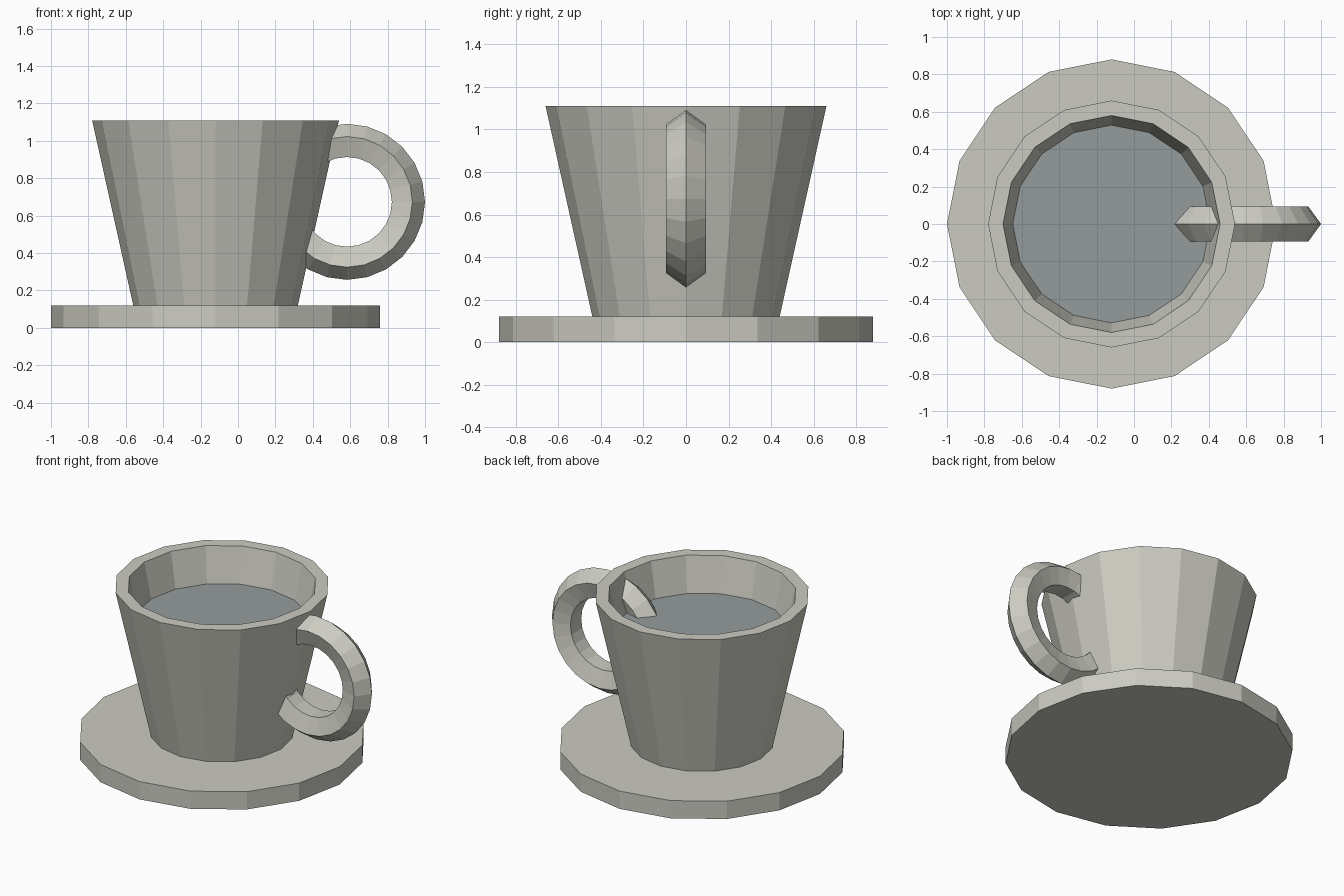
import bpy
import math
from mathutils import Matrix

if "Cube" in bpy.data.objects:
    bpy.data.objects.remove(bpy.data.objects["Cube"], do_unlink=True)

SIDES = 16
CUP_X = -0.12


def material(name, rgb):
    mat = bpy.data.materials.new(name)
    mat.use_nodes = True
    colour = (*rgb, 1.0)
    mat.diffuse_color = colour
    mat.node_tree.nodes["Principled BSDF"].inputs["Base Color"].default_value = colour
    return mat


def add_object(name, verts, faces, mat):
    mesh = bpy.data.meshes.new(name)
    mesh.from_pydata(verts, [], faces)
    mesh.materials.append(mat)
    obj = bpy.data.objects.new(name, mesh)
    bpy.context.collection.objects.link(obj)
    return obj


def lathe(name, profile, mat):
    """Spin (radius, height) points about the cup axis and cap both ends."""
    verts = []
    for radius, z in profile:
        for i in range(SIDES):
            a = math.tau * i / SIDES
            verts.append((CUP_X + radius * math.cos(a), radius * math.sin(a), z))
    faces = [tuple(reversed(range(SIDES)))]
    for ring in range(len(profile) - 1):
        low, high = ring * SIDES, (ring + 1) * SIDES
        for i in range(SIDES):
            j = (i + 1) % SIDES
            faces.append((low + i, low + j, high + j, high + i))
    top = (len(profile) - 1) * SIDES
    faces.append(tuple(range(top, top + SIDES)))
    return add_object(name, verts, faces, mat)


def ring_handle(name, centre, major, minor, segments, sides, mat):
    """Upright ring with a polygonal section pointing outwards."""
    verts, faces = [], []
    for s in range(segments):
        turn = Matrix.Rotation(-math.tau * s / segments, 3, 'Y')
        for k in range(sides):
            a = math.tau * k / sides
            p = turn @ Matrix.Identity(3).col[0] * (major + minor * math.cos(a))
            verts.append((centre[0] + p.x, minor * math.sin(a), centre[1] + p.z))
    for s in range(segments):
        here, there = s * sides, (s + 1) % segments * sides
        for k in range(sides):
            n = (k + 1) % sides
            faces.append((here + k, here + n, there + n, there + k))
    return add_object(name, verts, faces, mat)


china = material("pale china", (0.60, 0.60, 0.54))
drink = material("grey drink", (0.30, 0.33, 0.33))

# Saucer
lathe("saucer", [(0.88, 0), (0.88, 0.12)], china)

# Hollow tapered cup: outer wall, rim, inner wall and floor
lathe("cup", [(0.44, 0.12), (0.66, 1.11), (0.58, 1.11), (0.38, 0.2)], china)

# Drink filling the cup
lathe("drink", [(0.385, 0.22), (0.529, 0.875)], drink)

# Handle ring passing through the cup wall
handle = ring_handle("handle", (0.583, 0.674), 0.319, 0.098, 24, 5, china)
handle.data.flip_normals()
